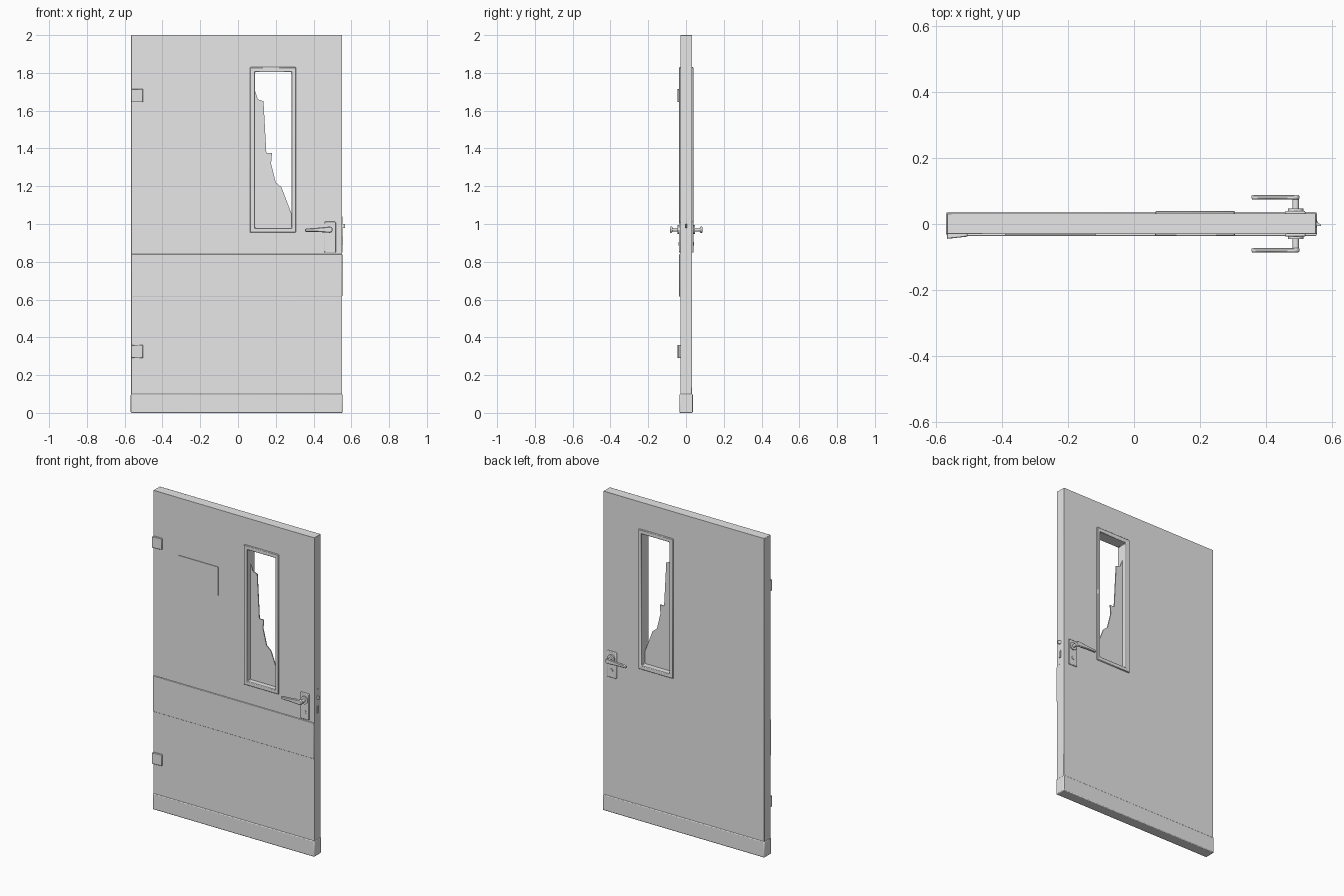
import bpy
import bmesh
from mathutils import Vector

scene = bpy.context.scene
if "Cube" in bpy.data.objects:
    bpy.data.objects.remove(bpy.data.objects["Cube"], do_unlink=True)

grey = bpy.data.materials.new("plain grey")
grey.use_nodes = True
GREY = (0.8, 0.8, 0.8, 1)
grey.diffuse_color = GREY
grey.node_tree.nodes["Principled BSDF"].inputs["Base Color"].default_value = GREY


def finish(name, bm, bevel=0, segments=1):
    bmesh.ops.recalc_face_normals(bm, faces=bm.faces)
    mesh = bpy.data.meshes.new(name)
    bm.to_mesh(mesh)
    bm.free()
    mesh.materials.append(grey)
    ob = bpy.data.objects.new(name, mesh)
    scene.collection.objects.link(ob)
    if bevel:
        mod = ob.modifiers.new("soft edges", "BEVEL")
        mod.width, mod.segments = bevel, segments
        mod.limit_method = "ANGLE"
    bpy.ops.object.select_all(action="DESELECT")
    ob.select_set(True)
    bpy.context.view_layer.objects.active = ob
    bpy.ops.object.shade_smooth_by_angle()
    return ob


def box(name, x, y, z, bevel=0, segments=1):
    """Box spanning the given ranges."""
    bm = bmesh.new()
    bmesh.ops.create_cube(bm, size=1)
    for v in bm.verts:
        v.co = Vector([r[0] if c < 0 else r[1] for c, r in zip(v.co, (x, y, z))])
    return finish(name, bm, bevel, segments)


def prism(name, points, y, bevel=0):
    """Outline in x and z, extruded through a range of y."""
    bm = bmesh.new()
    face = bm.faces.new([bm.verts.new((px, y[0], pz)) for px, pz in points])
    new = bmesh.ops.extrude_face_region(bm, geom=[face])["geom"]
    for v in new:
        if isinstance(v, bmesh.types.BMVert):
            v.co.y = y[1]
    return finish(name, bm, bevel)


def ring(name, outer, inner, y, bevel=0):
    """Rectangular slab with a rectangular opening; rectangles are x0, x1, z0, z1."""
    bm = bmesh.new()

    def loop(r, depth):
        x0, x1, z0, z1 = r
        return [bm.verts.new((a, depth, b))
                for a, b in ((x0, z0), (x1, z0), (x1, z1), (x0, z1))]

    loops = [loop(outer, y[0]), loop(inner, y[0]), loop(inner, y[1]), loop(outer, y[1])]
    for k in range(4):
        a, b = loops[k], loops[(k + 1) % 4]
        for i in range(4):
            j = (i + 1) % 4
            bm.faces.new((a[i], a[j], b[j], b[i]))
    return finish(name, bm, bevel)


def cylinder(name, x, z, y, radius):
    """Round bar running along y."""
    bm = bmesh.new()
    bmesh.ops.create_cone(bm, cap_ends=True, segments=20, radius1=radius,
                          radius2=radius, depth=1)
    for v in bm.verts:
        t = v.co.z + 0.5
        v.co = Vector((x + v.co.x, y[0] + t * (y[1] - y[0]), z + v.co.y))
    return finish(name, bm)


LEFT, RIGHT = -0.566, 0.551

# Door slab, window frame and broken pane
ring("door_slab", (LEFT, RIGHT, 0.005, 2.0), (0.07, 0.3, 0.96, 1.825),
     (-0.03, 0.032), 0.002)
ring("window_frame", (0.064, 0.306, 0.954, 1.83), (0.09, 0.284, 0.979, 1.804),
     (-0.037, 0.039), 0.003)
prism("broken_glass", [(0.088, 0.977), (0.286, 0.977), (0.285, 1.05), (0.23, 1.195),
                       (0.2, 1.22), (0.175, 1.32), (0.18, 1.375), (0.15, 1.375),
                       (0.135, 1.65), (0.105, 1.66), (0.088, 1.71)], (-0.003, 0.003))

# Protective strips
box("kick_plate", (LEFT - 0.002, RIGHT + 0.002), (-0.034, 0.036), (0, 0.1), 0.005, 2)
box("push_band", (LEFT, RIGHT + 0.001), (-0.036, -0.028), (0.615, 0.84), 0.003, 2)

# Small sign plate on the front
box("sign_plate", (-0.39, -0.115), (-0.034, -0.028), (1.46, 1.64))

# Hinges, thicker at the door edge
for name, z in (("lower_hinge", 0.325), ("upper_hinge", 1.68)):
    hinge = box(name, (LEFT, -0.503), (-0.045, -0.028), (z - 0.035, z + 0.035), 0.002)
    for v in hinge.data.vertices:
        if v.co.x > -0.55 and v.co.y < -0.04:
            v.co.y = -0.038

# Lock parts on the door edge
box("lock_face", (RIGHT - 0.002, RIGHT + 0.001), (-0.011, 0.013), (0.85, 1.04))
box("dead_bolt", (RIGHT - 0.002, 0.556), (-0.006, 0.008), (0.89, 0.935))
latch = box("latch", (RIGHT - 0.002, 0.566), (-0.006, 0.008), (0.98, 1.0))
for v in latch.data.vertices:
    if v.co.x > 0.56 and v.co.y > 0:
        v.co.y = -0.002

# Handle set on each side
for side, s in (("front", -1), ("back", 1)):
    def depth(a, b):
        return tuple(sorted((0.001 + s * a, 0.001 + s * b)))
    box(side + "_handle_plate", (0.457, 0.518), depth(0.028, 0.039), (0.848, 1.012),
        0.004, 2)
    cylinder(side + "_rosette", 0.489, 0.97, depth(0.035, 0.046), 0.024)
    cylinder(side + "_handle_stem", 0.489, 0.97, depth(0.04, 0.08), 0.01)
    prism(side + "_lever", [(0.358, 0.958), (0.42, 0.958), (0.49, 0.953), (0.501, 0.962),
                            (0.501, 0.978), (0.49, 0.987), (0.42, 0.98), (0.358, 0.976),
                            (0.353, 0.967)], depth(0.073, 0.087), 0.004)
    cylinder(side + "_keyhole", 0.489, 0.895, depth(0.036, 0.042), 0.01)
